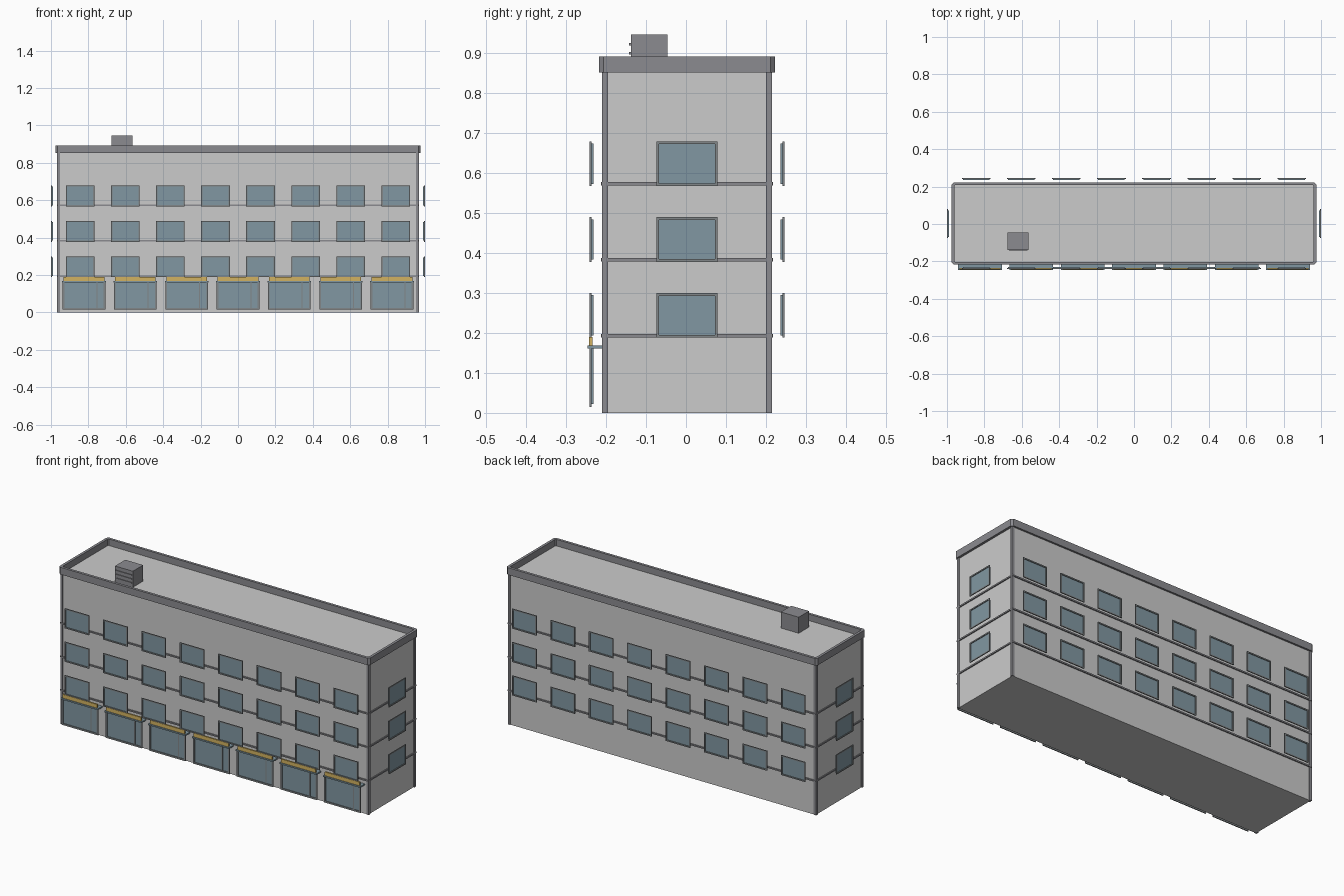
import bpy, bmesh
from mathutils import Matrix

if "Cube" in bpy.data.objects:
    bpy.data.objects.remove(bpy.data.objects["Cube"])

CY = 0.0025                      # centre of the block in y
HX, HY = 0.962, 0.2095           # half size of the block


def material(name, rgb):
    m = bpy.data.materials.new(name)
    m.diffuse_color = (*rgb, 1)
    m.use_nodes = True
    m.node_tree.nodes["Principled BSDF"].inputs["Base Color"].default_value = m.diffuse_color
    return m


TRIM = material("trim", (0.26, 0.26, 0.28))
FRAME = material("frame", (0.22, 0.24, 0.25))
GLASS = material("glass", (0.22, 0.31, 0.36))
YELLOW = material("sign_yellow", (0.65, 0.45, 0.12))


def boxes(name, items, mat=None, matrix=Matrix()):
    """One object from boxes given as (x0, x1, y0, y1, z0, z1)."""
    bm = bmesh.new()
    for x0, x1, y0, y1, z0, z1 in items:
        m = Matrix.Translation(((x0 + x1) / 2, (y0 + y1) / 2, (z0 + z1) / 2))
        bmesh.ops.create_cube(bm, size=1, matrix=m @ Matrix.Diagonal((x1 - x0, y1 - y0, z1 - z0, 1)))
    me = bpy.data.meshes.new(name)
    bm.to_mesh(me)
    bm.free()
    ob = bpy.data.objects.new(name, me)
    ob.matrix_world = matrix
    bpy.context.collection.objects.link(ob)
    if mat:
        me.materials.append(mat)
    return ob


def ring(name, hx, hy, t, z0, z1, ch):
    """Rectangular hollow ring with chamfered outer corners."""
    def loop(a, b, c, z):
        pts = [(a - c, -b), (a, c - b), (a, b - c), (a - c, b),
               (c - a, b), (-a, b - c), (-a, c - b), (c - a, -b)]
        return [bm.verts.new((x, y + CY, z)) for x, y in pts]
    bm = bmesh.new()
    c2 = ch * 0.4
    loops = [loop(hx, hy, ch, z0), loop(hx, hy, ch, z1),
             loop(hx - t, hy - t, c2, z1), loop(hx - t, hy - t, c2, z0)]
    for k in range(4):
        a, b = loops[k], loops[(k + 1) % 4]
        for i in range(8):
            j = (i + 1) % 8
            bm.faces.new((a[i], a[j], b[j], b[i]))
    me = bpy.data.meshes.new(name)
    bm.to_mesh(me)
    bm.free()
    me.materials.append(TRIM)
    bpy.context.collection.objects.link(bpy.data.objects.new(name, me))


def window(name, w, z0, z1, f, matrix, extra=()):
    """Frame of four bars standing off the wall, glass behind; faces local -y."""
    h = w / 2
    bars = [(-h, h, -0.005, 0, z0, z0 + f), (-h, h, -0.005, 0, z1 - f, z1),
            (-h, f - h, -0.005, 0, z0 + f, z1 - f), (h - f, h, -0.005, 0, z0 + f, z1 - f)]
    boxes(name + "_frame", bars + list(extra), FRAME, matrix)
    g = f * 0.8
    boxes(name + "_glass", [(g - h, h - g, -0.001, 0.005, z0 + g, z1 - g)], GLASS, matrix)


# main block and roof
boxes("building_body", [(-HX, HX, CY - HY, CY + HY, 0, 0.855)])
ring("parapet", 0.975, 0.22, 0.015, 0.852, 0.892, 0.011)

# floor bands
for i in range(3):
    z = 0.193 + 0.19 * i
    ring(f"floor_band_{i}", HX + 0.006, HY + 0.006, 0.01, z - 0.004, z + 0.004, 0.002)

# corner posts
for sx in (-1, 1):
    for sy in (-1, 1):
        x, y = sx * 0.960, CY + sy * 0.2055
        boxes("corner_post", [(x - 0.0075, x + 0.0075, y - 0.0075, y + 0.0075, 0, 0.853)], TRIM)

# upper windows on all four sides
for row in range(3):
    z0 = 0.188 + 0.1895 * row
    z1 = z0 + 0.112
    for col in range(8):
        x = (col - 3.5) * 0.241
        window("front_window", 0.153, z0, z1, 0.007, Matrix.Translation((x, -0.236, 0)))
        window("back_window", 0.153, z0, z1, 0.007,
               Matrix.Translation((x, 0.241, 0)) @ Matrix.Rotation(3.14159265, 4, 'Z'))
    for s in (-1, 1):
        window("side_window", 0.153, z0, z1, 0.007,
               Matrix.Translation((s * 0.995, CY, 0)) @ Matrix.Rotation(s * 1.57079633, 4, 'Z'))

# shop fronts with canopy and sign strip
for i in range(7):
    x = (i - 3) * 0.2745
    m = Matrix.Translation((x, -0.236, 0))
    window("shop_window", 0.228, 0.015, 0.168, 0.009, m, [(0.066, 0.071, -0.004, 0, 0.024, 0.16)])
    boxes("shop_canopy", [(-0.117, 0.117, -0.011, 0.03, 0.161, 0.169)], GLASS, m)
    boxes("shop_sign", [(-0.109, 0.109, -0.007, 0.002, 0.169, 0.190)], YELLOW, m)

# rooftop unit with louvre slats
boxes("rooftop_unit", [(-0.675, -0.563, -0.138, -0.046, 0.85, 0.946)], TRIM)
boxes("rooftop_louvres", [(-0.668, -0.57, -0.142, -0.137, z, z + 0.006)
                          for z in (0.875, 0.897, 0.919)], TRIM)
